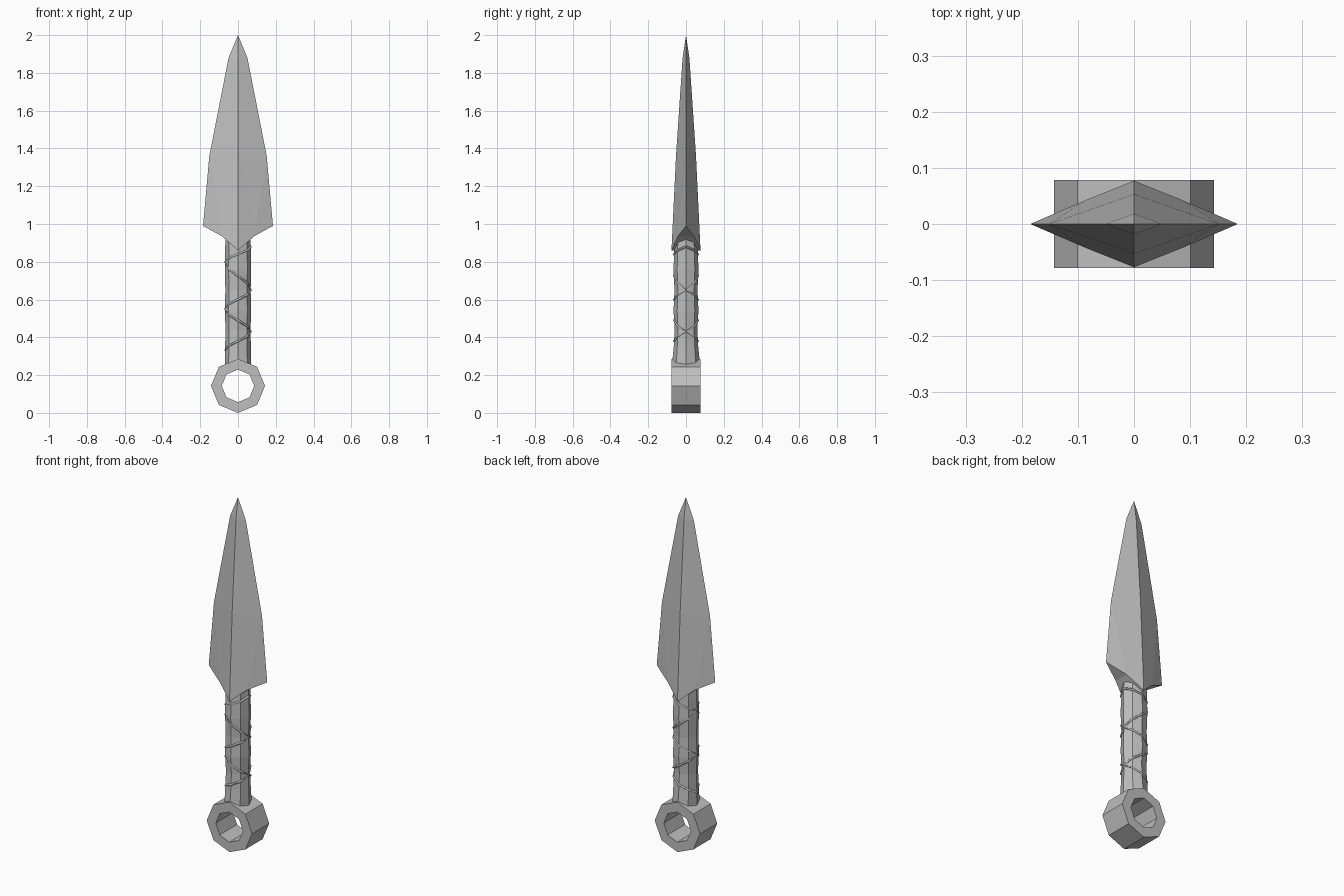
import bpy, bmesh
from math import cos, sin, pi

if "Cube" in bpy.data.objects:
    bpy.data.objects.remove(bpy.data.objects["Cube"])

GREY = (0.52, 0.52, 0.52, 1)
steel = bpy.data.materials.new("steel_grey")
steel.use_nodes = True
steel.diffuse_color = GREY
steel.node_tree.nodes["Principled BSDF"].inputs["Base Color"].default_value = GREY


def make_object(name, bm):
    bmesh.ops.recalc_face_normals(bm, faces=bm.faces)
    mesh = bpy.data.meshes.new(name)
    bm.to_mesh(mesh)
    bm.free()
    mesh.materials.append(steel)
    obj = bpy.data.objects.new(name, mesh)
    bpy.context.collection.objects.link(obj)
    return obj


def loft(name, rings, closed=False):
    """Bridge equal rings of points; cap the ends, or join last to first."""
    bm = bmesh.new()
    loops = [[bm.verts.new(p) for p in ring] for ring in rings]
    pairs = list(zip(loops, loops[1:]))
    if closed:
        pairs.append((loops[-1], loops[0]))
    else:
        bm.faces.new(loops[0])
        bm.faces.new(loops[-1])
    n = len(loops[0])
    for a, b in pairs:
        for i in range(n):
            j = (i + 1) % n
            bm.faces.new((a[i], a[j], b[j], b[i]))
    return make_object(name, bm)


def octagon(rx, ry):
    return [(rx * cos(i * pi / 4), ry * sin(i * pi / 4)) for i in range(8)]


# Blade: one quarter, mirrored left to right and front to back
points = {
    "tip": (0, 0, 2), "edge_top": (0.05, 0, 1.88), "ridge_top": (0, -0.018, 1.88),
    "edge_mid": (0.152, 0, 1.36), "ridge_mid": (0, -0.053, 1.36),
    "corner": (0.185, 0, 0.99), "notch": (0.085, -0.043, 0.935),
    "notch_in": (0.085, 0, 0.935), "base": (0, -0.077, 0.86), "base_in": (0, 0, 0.86),
}
bm = bmesh.new()
v = {key: bm.verts.new(p) for key, p in points.items()}
for face in ("tip ridge_top edge_top", "edge_top ridge_top ridge_mid edge_mid",
             "edge_mid notch corner", "edge_mid ridge_mid notch", "ridge_mid base notch",
             "corner notch notch_in", "notch base base_in notch_in"):
    bm.faces.new([v[key] for key in face.split()])
blade = make_object("blade", bm)
mirror = blade.modifiers.new("mirror", "MIRROR")
mirror.use_axis = (True, True, False)

# Grip: eight-sided shaft that flares slightly towards the ring
sections = [(0.25, 0.07, 0.075), (0.36, 0.068, 0.064), (0.44, 0.066, 0.06), (0.54, 0.07, 0.066),
            (0.65, 0.067, 0.061), (0.76, 0.07, 0.066), (0.88, 0.068, 0.062), (0.92, 0.066, 0.06)]
loft("grip", [[(x, y, z) for x, y in octagon(rx, ry)] for z, rx, ry in sections])

# Pommel ring: eight-sided with a hole from front to back
profile = [(0.143, -0.078), (0.143, 0.078), (0.086, 0.078), (0.086, -0.078)]
loft("pommel_ring", [[(x, y, z + 0.143) for x, z in octagon(r, r)] for r, y in profile], closed=True)

# Grip cord: thin zigzag winding, repeated on the front and the back
turns = [0.88, 0.80, 0.65, 0.55, 0.43, 0.33]
for side, name in ((-1, "front_cord"), (1, "back_cord")):
    curve = bpy.data.curves.new(name, "CURVE")
    curve.dimensions = "3D"
    curve.bevel_depth = 0.006
    curve.bevel_resolution = 0
    curve.use_fill_caps = True
    path = []
    for k, (z0, z1) in enumerate(zip(turns, turns[1:])):
        for i in range(5):
            a = pi * i / 4
            direction = 1 if k % 2 == 0 else -1
            path.append((direction * 0.068 * cos(a), side * 0.063 * sin(a), z0 + (z1 - z0) * i / 4))
    spline = curve.splines.new("POLY")
    spline.points.add(len(path) - 1)
    for point, co in zip(spline.points, path):
        point.co = (*co, 1)
    curve.materials.append(steel)
    cord = bpy.data.objects.new(name, curve)
    bpy.context.collection.objects.link(cord)
